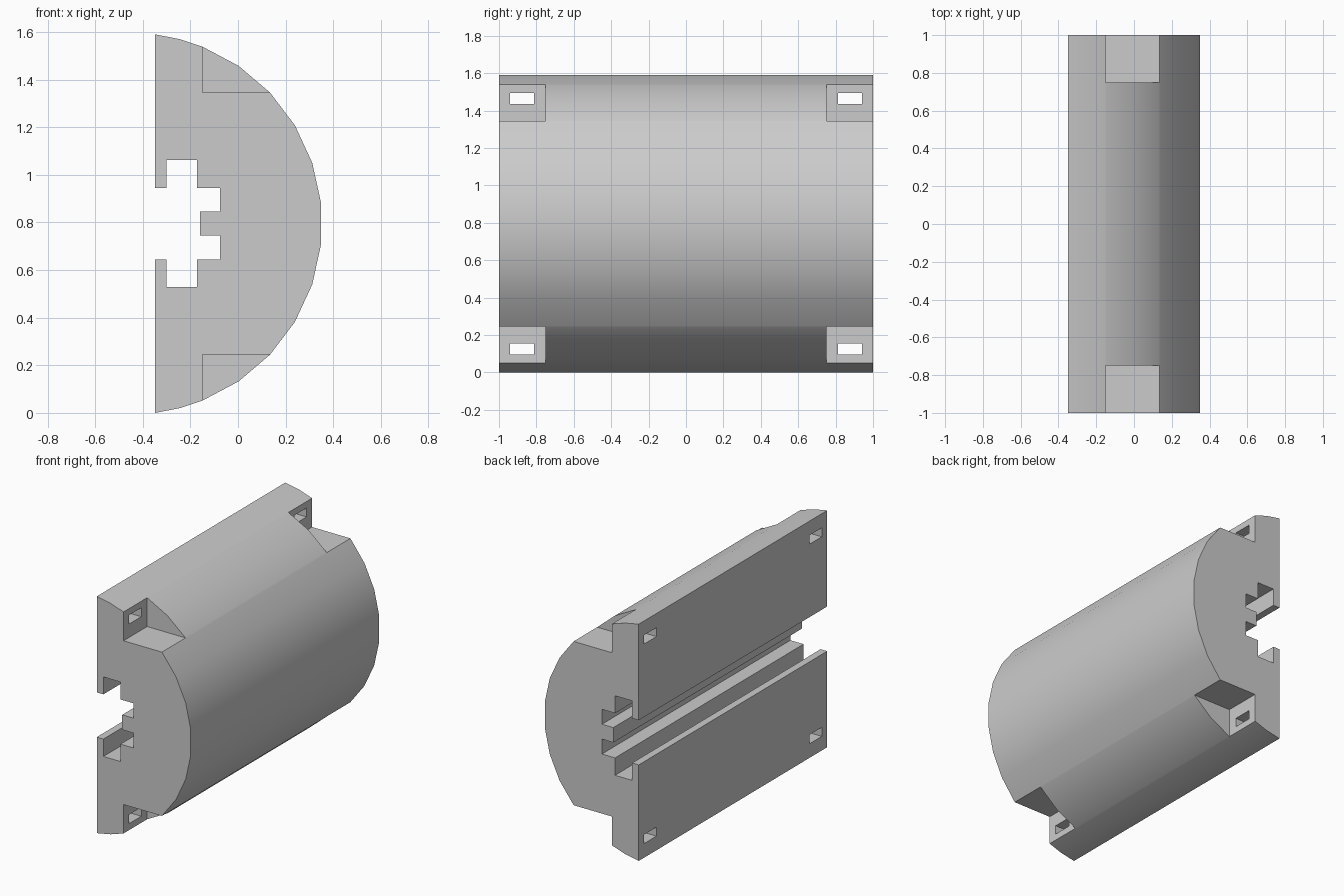
import bpy, bmesh, math

cube = bpy.data.objects.get("Cube")
if cube:
    bpy.data.objects.remove(cube, do_unlink=True)

MID = 0.795                # height of the symmetry plane
RADIUS, AXIS_X = 0.801, -0.4473
BACK = -0.349

grey = bpy.data.materials.new("plain grey")
grey.use_nodes = True
colour = (0.6, 0.6, 0.6, 1)
grey.diffuse_color = colour
grey.node_tree.nodes["Principled BSDF"].inputs["Base Color"].default_value = colour


def add_object(name, bm):
    bmesh.ops.recalc_face_normals(bm, faces=bm.faces)
    mesh = bpy.data.meshes.new(name)
    bm.to_mesh(mesh)
    bm.free()
    mesh.materials.append(grey)
    obj = bpy.data.objects.new(name, mesh)
    bpy.context.collection.objects.link(obj)
    return obj


def add_box(bm, x, y, z):
    """Box spanning the given (low, high) ranges."""
    result = bmesh.ops.create_cube(bm, size=1)
    for v in result["verts"]:
        v.co = [r[0] if c < 0 else r[1] for c, r in zip(v.co, (x, y, z))]


# Half profile: curved face, then the stepped T-slot with its central rib
arc = [(AXIS_X + RADIUS * math.cos(math.radians(a)), RADIUS * math.sin(math.radians(a)))
       for a in (6.2, 18.6, 31, 43.4, 55.8, 68.2, 75.5, 83)]
slot = [(BACK, 0.15), (-0.3, 0.15), (-0.3, 0.267), (-0.173, 0.267),
        (-0.173, 0.15), (-0.076, 0.15), (-0.076, 0.05), (-0.16, 0.05)]
half = arc[:-1] + [(BACK, arc[-1][1])] + slot
outline = half + [(x, -h) for x, h in reversed(half)]

# Extruded body
bm = bmesh.new()
face = bm.faces.new([bm.verts.new((x, -1, MID + h)) for x, h in outline])
ext = bmesh.ops.extrude_face_region(bm, geom=[face])
bmesh.ops.translate(bm, vec=(0, 2, 0),
                    verts=[g for g in ext["geom"] if isinstance(g, bmesh.types.BMVert)])
body = add_object("half_round_body", bm)

# Corner notches and the rectangular holes behind them
notches, holes = bmesh.new(), bmesh.new()
for sy in (-1, 1):
    for sz in (-1, 1):
        def span(a, b, s, base=0):
            return sorted((base + s * a, base + s * b))
        add_box(notches, (-0.15, 0.6), span(0.75, 1.1, sy), span(0.55, 0.9, sz, MID))
        add_box(holes, (-0.5, 0), span(0.812, 0.942, sy), span(0.64, 0.70, sz, MID))

bpy.context.view_layer.objects.active = body
body.select_set(True)
for name, cutter_bm in (("notch_cutter", notches), ("hole_cutter", holes)):
    cutter = add_object(name, cutter_bm)
    cutter.hide_render = True
    mod = body.modifiers.new(name, "BOOLEAN")
    mod.operation = "DIFFERENCE"
    mod.solver = "EXACT"
    mod.object = cutter
    bpy.ops.object.modifier_apply(modifier=mod.name)
    bpy.data.objects.remove(cutter, do_unlink=True)

bpy.ops.object.shade_smooth_by_angle(angle=math.radians(30))
